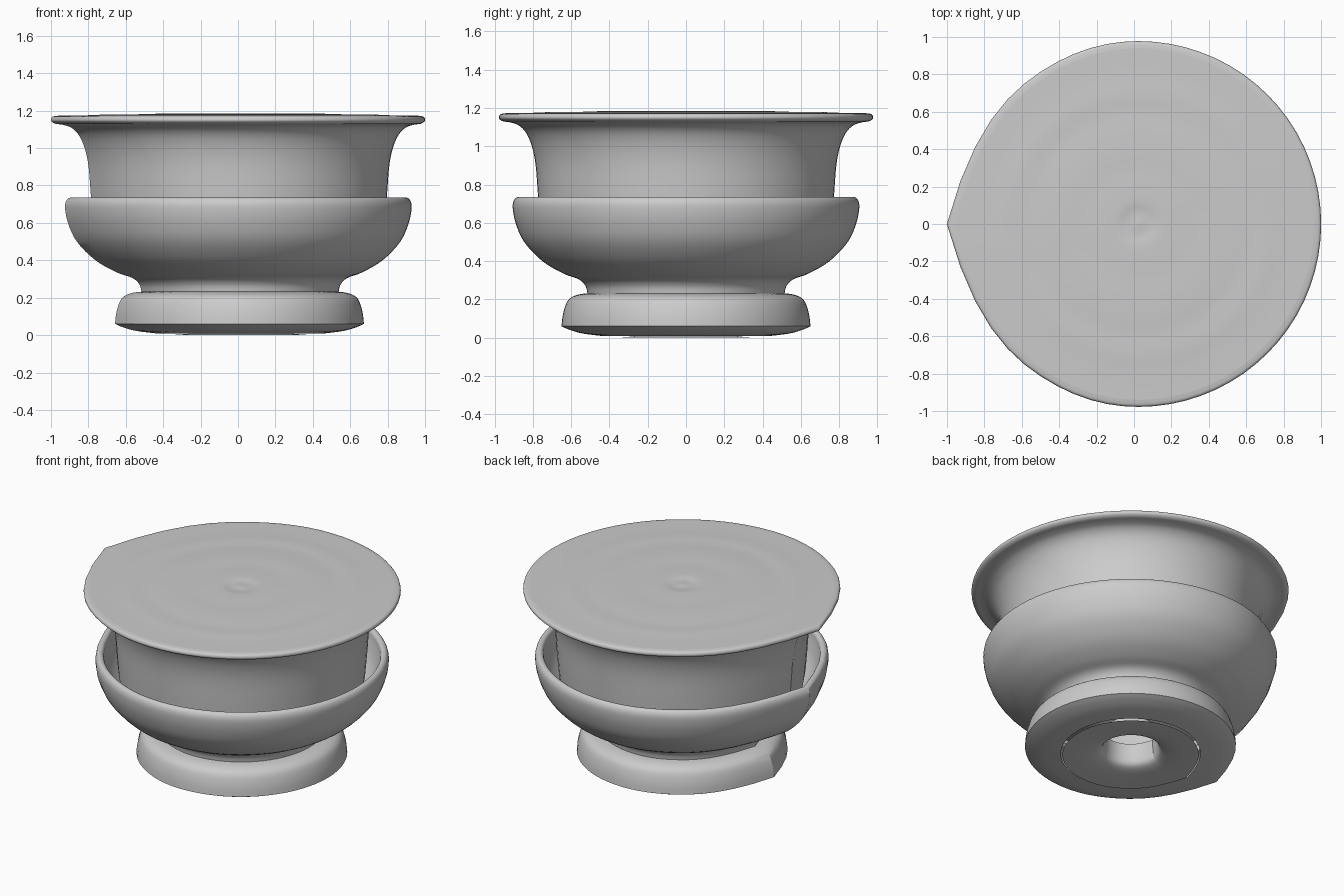
import bpy, bmesh, math

if "Cube" in bpy.data.objects:
    bpy.data.objects.remove(bpy.data.objects["Cube"])

mat = bpy.data.materials.new("plain_grey")
mat.diffuse_color = (0.6, 0.6, 0.6, 1)
mat.use_nodes = True
mat.node_tree.nodes["Principled BSDF"].inputs["Base Color"].default_value = mat.diffuse_color

OFFSET = 0.023   # the round is slightly off centre because of its pointed seam
SHRINK = 0.955   # spline radius / control radius


def outline(steps=60):
    """Clamped cubic spline over 12 points on a circle: round with a tip at -x."""
    ctrl = [(-math.cos(i * math.tau / 12) / SHRINK, -math.sin(i * math.tau / 12) / SHRINK)
            for i in range(13)]
    k = [0] * 4 + list(range(1, 10)) + [10] * 4
    pts = []
    for s in range(steps):
        t = 10 * s / steps
        j = 3 + int(t)
        d = [ctrl[j - 3 + i] for i in range(4)]
        for r in range(1, 4):
            for i in range(3, r - 1, -1):
                a = (t - k[j - 3 + i]) / (k[i + 1 + j - r] - k[j - 3 + i])
                d[i] = tuple((1 - a) * p + a * q for p, q in zip(d[i - 1], d[i]))
        pts.append(d[3])
    return pts


def smooth_line(p, sub=4):
    """Smooth curve through the (radius, height) points."""
    if len(p) < 3:
        return list(p)
    q = [p[0]] + list(p) + [p[-1]]
    out = []
    for a, b, c, d in zip(q, q[1:], q[2:], q[3:]):
        for s in range(sub):
            t = s / sub
            out.append(tuple(0.5 * (2 * y + (z - x) * t + (2 * x - 5 * y + 4 * z - w) * t * t
                                    + (3 * y - x - 3 * z + w) * t ** 3)
                             for x, y, z, w in zip(a, b, c, d)))
    return out + [p[-1]]


def lathe(name, *pieces):
    """Sweep profile pieces, with sharp corners between them, round the outline."""
    prof = []
    for p in pieces:
        line = smooth_line(p)
        prof += line[1:] if prof else line
    ring = outline()
    bm = bmesh.new()
    rows = [[bm.verts.new((OFFSET + x * r, y * r, max(z, 0))) for x, y in ring] for r, z in prof]
    n = len(ring)
    for a, b in zip(rows, rows[1:]):
        for i in range(n):
            j = (i + 1) % n
            bm.faces.new((a[i], a[j], b[j], b[i]))
    bmesh.ops.remove_doubles(bm, verts=bm.verts, dist=1e-5)
    for f in bm.faces:
        f.smooth = True
    me = bpy.data.meshes.new(name)
    bm.to_mesh(me)
    bm.free()
    me.set_sharp_from_angle(angle=math.radians(27))
    me.materials.append(mat)
    ob = bpy.data.objects.new(name, me)
    bpy.context.collection.objects.link(ob)
    return ob


# drain hole and underside disc
lathe("drain_hole",
      [(.165, .17), (.166, .10), (.18, .04), (.23, .015), (.32, .003), (.42, 0)])

# foot, stem and bowl with rolled rim and inner wall
lathe("foot_and_bowl",
      [(.43, .008), (.54, .022), (.61, .042), (.65, .06)],
      [(.65, .06), (.643, .12), (.625, .18), (.60, .21), (.56, .226), (.515, .232)],
      [(.515, .232), (.525, .27), (.56, .305), (.64, .335), (.75, .40), (.845, .50),
       (.89, .60), (.905, .68), (.898, .72), (.878, .735), (.856, .722), (.847, .67),
       (.81, .56), (.72, .45), (.60, .38), (.45, .30), (.165, .17)])

# inner cup with flared lip
lathe("cup_wall",
      [(.735, .47), (.758, .58), (.772, .73), (.785, .90), (.805, 1.0), (.835, 1.07),
       (.875, 1.11), (.92, 1.125), (.955, 1.13), (.974, 1.142), (.977, 1.155),
       (.968, 1.168), (.94, 1.173)])

# nearly flat, faintly rippled top
lathe("top_disc",
      [(.94, 1.173), (.80, 1.175), (.70, 1.179), (.60, 1.178), (.50, 1.182), (.40, 1.184),
       (.30, 1.183), (.20, 1.185), (.12, 1.185), (.06, 1.179), (0, 1.182)])
